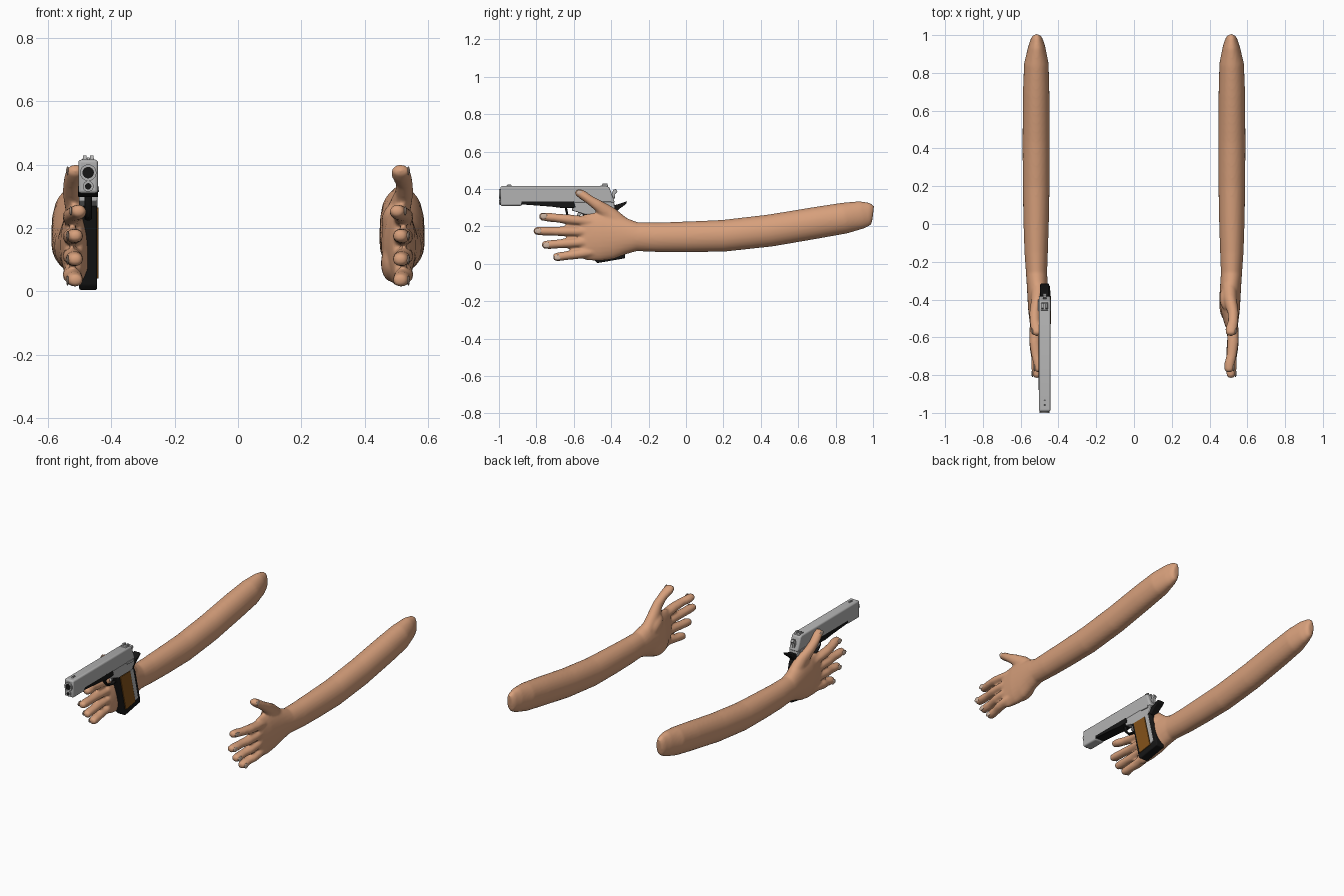
import bpy, bmesh, math
from mathutils import Vector, Matrix

cube = bpy.data.objects.get("Cube")
if cube:
    bpy.data.objects.remove(cube, do_unlink=True)


def material(name, r, g, b):
    m = bpy.data.materials.new(name)
    m.use_nodes = True
    m.diffuse_color = (r, g, b, 1)
    bsdf = next(n for n in m.node_tree.nodes if n.type == 'BSDF_PRINCIPLED')
    bsdf.inputs["Base Color"].default_value = (r, g, b, 1)
    bsdf.inputs["Roughness"].default_value = 0.7
    return m


SKIN = material("skin", 0.68, 0.35, 0.2)
NAIL = material("nail", 0.62, 0.46, 0.36)
STEEL = material("steel", 0.45, 0.45, 0.45)
BLACK = material("black metal", 0.008, 0.008, 0.008)
WOOD = material("brown grip", 0.23, 0.085, 0.01)


def finish(name, bm, mat, smooth=True):
    bmesh.ops.recalc_face_normals(bm, faces=bm.faces)
    mesh = bpy.data.meshes.new(name)
    bm.to_mesh(mesh)
    bm.free()
    mesh.materials.append(mat)
    obj = bpy.data.objects.new(name, mesh)
    bpy.context.collection.objects.link(obj)
    if smooth:
        bpy.ops.object.select_all(action='DESELECT')
        obj.select_set(True)
        bpy.context.view_layer.objects.active = obj
        bpy.ops.object.shade_smooth_by_angle(angle=math.radians(35))
    return obj


def tube(bm, path, sides=20):
    """Closed loft through (x, y, z, half_width, half_height) stations."""
    pts = [Vector(p[:3]) for p in path]
    rings = []
    for i, p in enumerate(path):
        t = pts[min(i + 1, len(pts) - 1)] - pts[max(i - 1, 0)]
        up = t.cross(Vector((1, 0, 0))).normalized()
        ring = []
        for k in range(sides):
            a = 2 * math.pi * k / sides
            ring.append(bm.verts.new(pts[i] + Vector((p[3] * math.cos(a), 0, 0)) + up * p[4] * math.sin(a)))
        rings.append(ring)
    for a, b in zip(rings, rings[1:]):
        for k in range(sides):
            n = (k + 1) % sides
            bm.faces.new((a[k], a[n], b[n], b[k]))
    bm.faces.new(rings[0][::-1])
    bm.faces.new(rings[-1])


def ellipsoid(bm, centre, size, tilt=0):
    m = Matrix.Translation(centre) @ Matrix.Rotation(tilt, 4, 'X') @ Matrix.Diagonal((*size, 1))
    bmesh.ops.create_uvsphere(bm, u_segments=20, v_segments=12, radius=1, matrix=m)


def mirror(obj):
    obj.modifiers.new("other side", 'MIRROR').use_axis[0] = True


# Arm and palm: one loft from elbow to knuckles
arm = bmesh.new()
tube(arm, [(.515, 1.0, .265, .018, .045), (.515, .985, .267, .03, .06), (.515, .94, .262, .045, .074),
           (.517, .85, .245, .065, .083), (.518, .7, .22, .07, .085), (.518, .45, .178, .072, .086),
           (.518, .2, .15, .071, .085), (.518, 0, .144, .067, .082), (.518, -.15, .142, .062, .079),
           (.516, -.26, .145, .056, .077), (.512, -.32, .148, .056, .097), (.508, -.39, .147, .056, .122),
           (.510, -.46, .145, .05, .13), (.515, -.53, .143, .036, .125), (.517, -.56, .143, .026, .115)], 28)
ellipsoid(arm, (.485, -.42, .09), (.034, .09, .06))
ellipsoid(arm, (.495, -.39, .22), (.042, .08, .045), -.6)

# Fingers: base height, tip height, tip depth, tip offset
fingers = [(.222, .255, -.785, .503), (.171, .176, -.815, .513), (.121, .1, -.77, .513), (.066, .034, -.71, .513)]
nails = bmesh.new()
for z0, z1, tip, x in fingers:
    base = -.48

    def station(f, px, w, h):
        return (px, base + (tip - base) * f, z0 + (z1 - z0) * f, w, h)
    tube(arm, [station(0, .515, .03, .027), station(.3, .523, .031, .026), station(.5, .524, .03, .026),
               station(.7, .517, .027, .0235), station(.85, x + .003, .028, .024),
               station(.96, x, .024, .021), station(1, x, .014, .012)], 16)
    ellipsoid(nails, (x + .025, tip + .024, z1), (.0045, .02, .015))

# Thumb
tube(arm, [(.505, -.34, .2, .04, .05), (.51, -.41, .265, .036, .044), (.525, -.47, .312, .029, .031),
           (.525, -.515, .342, .027, .025), (.515, -.555, .37, .032, .025), (.513, -.58, .384, .027, .02),
           (.513, -.588, .39, .014, .011)], 16)
ellipsoid(nails, (.538, -.568, .38), (.0045, .018, .014), -.55)

arms = finish("arms_and_hands", arm, SKIN, False)
remesh = arms.modifiers.new("blend", 'REMESH')
remesh.mode = 'VOXEL'
remesh.voxel_size = .0075
remesh.use_smooth_shade = True
soft = arms.modifiers.new("soften", 'SMOOTH')
soft.factor = .5
soft.iterations = 5
mirror(arms)
mirror(finish("nails", nails, NAIL))

# Pistol, held beside the right palm
GX = -.473


def plate(name, outline, half, mat, bevel=.004, x=GX):
    """Side outline in (y, z), extruded across x."""
    bm = bmesh.new()
    face = bm.faces.new([bm.verts.new((x - half, y, z)) for y, z in outline])
    ext = bmesh.ops.extrude_face_region(bm, geom=[face])
    verts = [v for v in ext["geom"] if isinstance(v, bmesh.types.BMVert)]
    bmesh.ops.translate(bm, verts=verts, vec=(2 * half, 0, 0))
    obj = finish(name, bm, mat)
    if bevel:
        mod = obj.modifiers.new("rounded edges", 'BEVEL')
        mod.width = bevel
        mod.segments = 3
        mod.limit_method = 'ANGLE'
    return obj


def rod(name, y, z, radius, depth, mat):
    bm = bmesh.new()
    m = Matrix.Translation((GX, y, z)) @ Matrix.Rotation(math.pi / 2, 4, 'X')
    bmesh.ops.create_cone(bm, cap_ends=True, segments=24, radius1=radius, radius2=radius, depth=depth, matrix=m)
    return finish(name, bm, mat)


plate("slide", [(-.992, .31), (-.992, .416), (-.43, .416), (-.41, .41), (-.392, .36), (-.38, .325),
                (-.87, .325), (-.88, .31)], .031, STEEL, .012)
rod("muzzle_bushing", -.99, .375, .026, .02, STEEL)
rod("muzzle_bore", -.9975, .375, .018, .007, BLACK)
rod("recoil_plug", -.99, .332, .017, .014, STEEL)
rod("recoil_plug_hole", -.9955, .332, .01, .006, BLACK)
plate("front_sight", [(-.965, .41), (-.955, .423), (-.935, .423), (-.93, .41)], .004, STEEL, 0)
for side in (-1, 1):
    plate("rear_sight", [(-.455, .41), (-.445, .429), (-.42, .429), (-.415, .408)], .006, STEEL, .002, GX + side * .011)
plate("rear_sight_base", [(-.46, .41), (-.455, .42), (-.42, .42), (-.415, .408)], .019, STEEL, .002)
plate("frame", [(-.61, .285), (-.61, .33), (-.385, .33), (-.38, .3), (-.41, .265), (-.54, .265)], .029, STEEL)
plate("dust_cover", [(-.88, .318), (-.88, .335), (-.6, .335), (-.59, .30), (-.66, .298), (-.72, .306)], .0315, BLACK, .003)
plate("hammer", [(-.4, .365), (-.39, .395), (-.375, .4), (-.366, .385), (-.378, .375), (-.382, .345)], .01, STEEL, .002)
plate("beaver_tail", [(-.42, .312), (-.385, .312), (-.345, .325), (-.315, .335), (-.32, .32), (-.355, .295),
                      (-.385, .265), (-.42, .265)], .024, BLACK, .005)

# Grip
plate("grip_frame", [(-.56, .28), (-.395, .28), (-.375, .25), (-.325, .05), (-.325, .03), (-.475, .004),
                     (-.49, .02), (-.535, .22)], .0285, BLACK, .006)
for side in (-1, 1):
    plate("grip_panel", [(-.53, .265), (-.432, .265), (-.38, .055), (-.475, .04)], .004, WOOD, .002, GX + side * .029)
    plate("grip_side_strip", [(-.43, .268), (-.4, .268), (-.352, .07), (-.378, .06)], .003, STEEL, .001, GX + side * .027)
    plate("thumb_safety", [(-.46, .318), (-.46, .332), (-.4, .332), (-.4, .314)], .003, STEEL, .001, GX + side * .031)

# Trigger and guard
guard = bmesh.new()
tube(guard, [(GX, -.645, .31, .012, .006), (GX, -.635, .265, .012, .006), (GX, -.61, .238, .012, .006),
             (GX, -.57, .23, .012, .006), (GX, -.52, .237, .012, .006)], 12)
finish("trigger_guard", guard, BLACK)
plate("trigger", [(-.575, .285), (-.585, .25), (-.575, .25), (-.555, .27), (-.55, .285)], .007, STEEL, .002)
